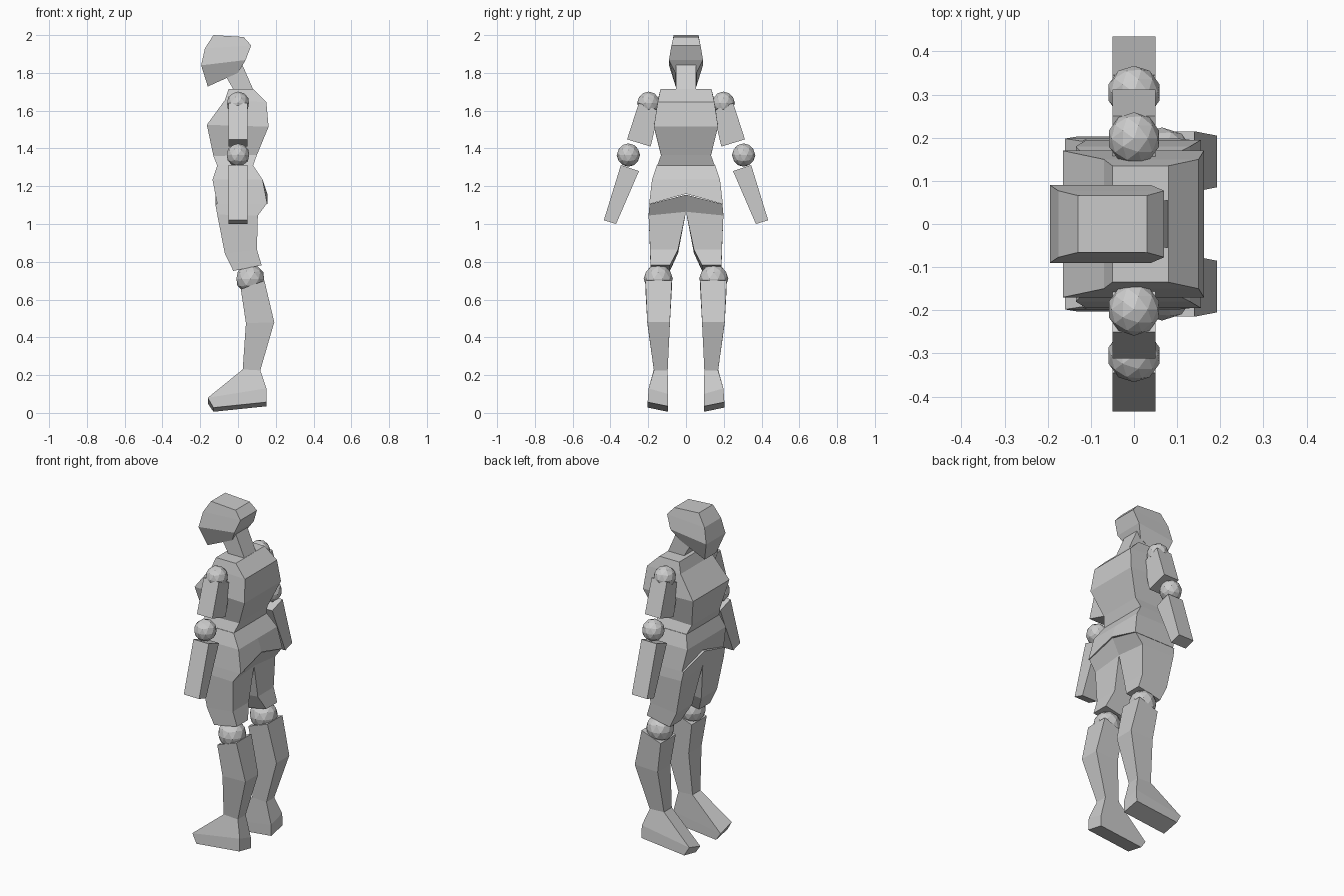
import bpy, bmesh
from mathutils import Matrix


def finish(bm, name, mirror):
    bmesh.ops.recalc_face_normals(bm, faces=bm.faces)
    me = bpy.data.meshes.new(name)
    bm.to_mesh(me)
    bm.free()
    ob = bpy.data.objects.new(name, me)
    bpy.context.collection.objects.link(ob)
    if mirror:
        m = ob.modifiers.new("mirror", 'MIRROR')
        m.use_axis = (False, True, False)
    return ob


def loft(name, rings, mirror=False):
    """Ring: front x, front z, back x, back z, inner y, outer y, outer z rise."""
    bm = bmesh.new()
    loops = []
    for r in rings:
        xf, zf, xb, zb, yi, yo = r[:6]
        dz = r[6] if len(r) > 6 else 0
        pts = [(xf, yi, zf), (xf, yo, zf + dz), (xb, yo, zb + dz), (xb, yi, zb)]
        loops.append([bm.verts.new(p) for p in pts])
    for a, b in zip(loops, loops[1:]):
        for i in range(4):
            j = (i + 1) % 4
            bm.faces.new((a[i], a[j], b[j], b[i]))
    bm.faces.new(loops[0])
    bm.faces.new(loops[-1])
    if mirror:
        # no wall where the two halves meet
        mid = [f for f in bm.faces if all(abs(v.co.y) < 1e-6 for v in f.verts)]
        bmesh.ops.delete(bm, geom=mid, context='FACES_ONLY')
    return finish(bm, name, mirror)


def ball(name, co, radius):
    bm = bmesh.new()
    bmesh.ops.create_icosphere(bm, subdivisions=2, radius=radius,
                               matrix=Matrix.Translation(co))
    return finish(bm, name, True)


# head and neck
loft("head", [(-.13, 2.0, .03, 1.99, -.066, .066),
              (-.175, 1.93, .07, 1.945, -.077, .077),
              (-.195, 1.84, .04, 1.868, -.09, .09),
              (-.16, 1.728, .0, 1.80, -.055, .055)])
loft("neck", [(-.075, 1.80, .02, 1.85, -.054, .054),
              (.0, 1.67, .09, 1.69, -.054, .054)])

# torso
loft("torso", [(-.05, 1.715, .08, 1.715, -.135, .135),
               (-.07, 1.655, .15, 1.645, -.15, .15),
               (-.165, 1.525, .162, 1.515, -.17, .17),
               (-.13, 1.36, .10, 1.365, -.132, .132),
               (-.11, 1.31, .08, 1.31, -.152, .152)])

# hips, with a V-shaped lower edge
loft("hips", [(-.11, 1.31, .08, 1.31, 0, .155),
              (-.135, 1.235, .13, 1.235, 0, .18),
              (-.11, 1.16, .155, 1.16, 0, .195, -.055)], True)

# legs
loft("thigh", [(-.12, 1.155, .15, 1.155, 0, .193, -.05),
               (-.11, 1.07, .105, 1.065, 0, .198, -.02),
               (-.07, .845, .10, .865, .042, .19),
               (-.025, .752, .125, .782, .085, .188)], True)
ball("knee", (.065, .147, .71), .077)
loft("lower_leg", [(.015, .655, .14, .70, .075, .215),
                   (.042, .475, .192, .48, .085, .205),
                   (.025, .23, .118, .225, .097, .17),
                   (-.16, .05, .15, .10, .095, .198, .03),
                   (-.13, .006, .15, .035, .095, .203, .022)], True)

# arms
ball("shoulder", (0, .198, 1.64), .061)
loft("upper_arm", [(-.05, 1.60, .05, 1.60, .143, .25, .04),
                   (-.05, 1.41, .05, 1.41, .187, .312, .038)], True)
ball("elbow", (0, .305, 1.365), .062)
loft("forearm", [(-.05, 1.28, .05, 1.28, .249, .345, .032),
                 (-.05, 1.0, .05, 1.0, .37, .435, .02)], True)
